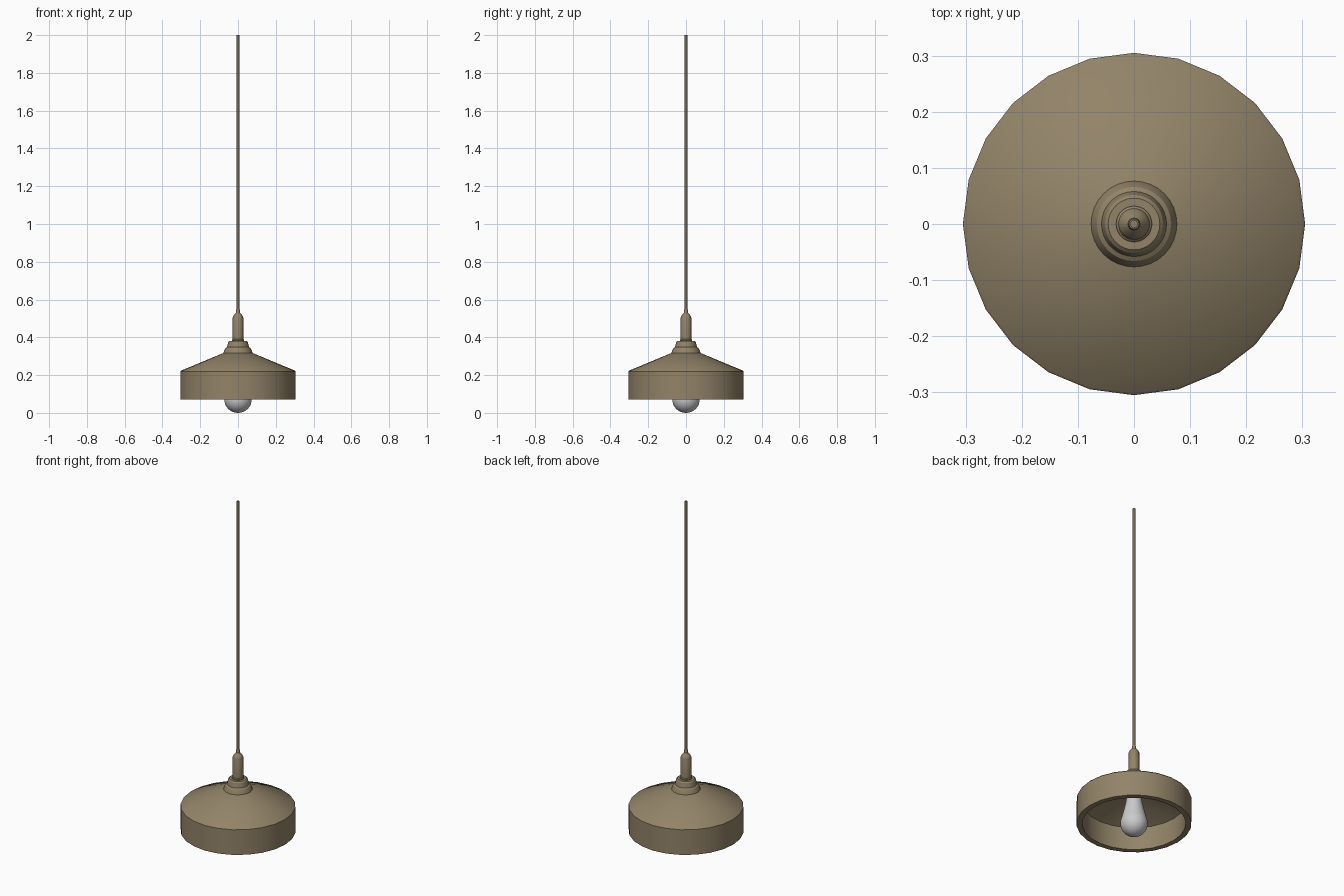
import bpy, bmesh, math

if "Cube" in bpy.data.objects:
    bpy.data.objects.remove(bpy.data.objects["Cube"])


def material(name, rgb):
    m = bpy.data.materials.new(name)
    m.diffuse_color = (*rgb, 1)
    m.use_nodes = True
    m.node_tree.nodes["Principled BSDF"].inputs["Base Color"].default_value = m.diffuse_color
    return m


brass = material("brass", (0.29, 0.23, 0.14))


def lathe(name, profile, sides, mat=None, angle=30):
    """Spin (radius, height) points around z; zero radius closes the end."""
    bm = bmesh.new()
    rings = []
    for r, z in profile:
        count = sides if r > 0 else 1
        rings.append([bm.verts.new((r * math.cos(2 * math.pi * i / sides),
                                    r * math.sin(2 * math.pi * i / sides), z))
                      for i in range(count)])
    for a, b in zip(rings, rings[1:]):
        for i in range(sides):
            j = (i + 1) % sides
            corners = [a[i % len(a)], a[j % len(a)], b[j % len(b)], b[i % len(b)]]
            bm.faces.new(list(dict.fromkeys(corners)))
    bmesh.ops.recalc_face_normals(bm, faces=bm.faces)
    mesh = bpy.data.meshes.new(name)
    bm.to_mesh(mesh)
    bm.free()
    ob = bpy.data.objects.new(name, mesh)
    bpy.context.collection.objects.link(ob)
    if mat:
        mesh.materials.append(mat)
    bpy.ops.object.select_all(action='DESELECT')
    ob.select_set(True)
    bpy.context.view_layer.objects.active = ob
    bpy.ops.object.shade_smooth_by_angle(angle=math.radians(angle))
    return ob


# Hollow shade with a thick rim
lathe("shade", [(0, 0.325), (0.075, 0.318), (0.301, 0.224), (0.305, 0.219),
                (0.305, 0.072), (0.275, 0.072), (0.275, 0.205),
                (0.06, 0.295), (0, 0.295)], 24, brass)

# Stepped collar on the shade
lathe("collar", [(0, 0.31), (0.078, 0.31), (0.075, 0.325), (0.066, 0.343), (0.058, 0.348),
                 (0.056, 0.358), (0.052, 0.375), (0.046, 0.381), (0, 0.381)], 32, brass)

# Stem tapering into the cord grip
lathe("stem", [(0, 0.37), (0.032, 0.37), (0.032, 0.386), (0.028, 0.390), (0.028, 0.505),
               (0.024, 0.515), (0.011, 0.530), (0.009, 0.55), (0, 0.55)], 32, brass)

# Cord
lathe("cord", [(0, 0.53), (0.007, 0.53), (0.007, 2.0), (0, 2.0)], 16, brass)

# Socket inside the shade
lathe("socket", [(0, 0.30), (0.042, 0.30), (0.042, 0.235), (0, 0.235)], 24, brass)

# Bulb: round end blending into a tapered neck
R = 0.073
arc = [(R * math.sin(math.radians(a)), R - R * math.cos(math.radians(a)))
       for a in range(0, 111, 10)]
lathe("bulb", arc + [(0.060, 0.13), (0.050, 0.17), (0.042, 0.21),
                     (0.038, 0.25), (0, 0.25)], 32, None, 40)
